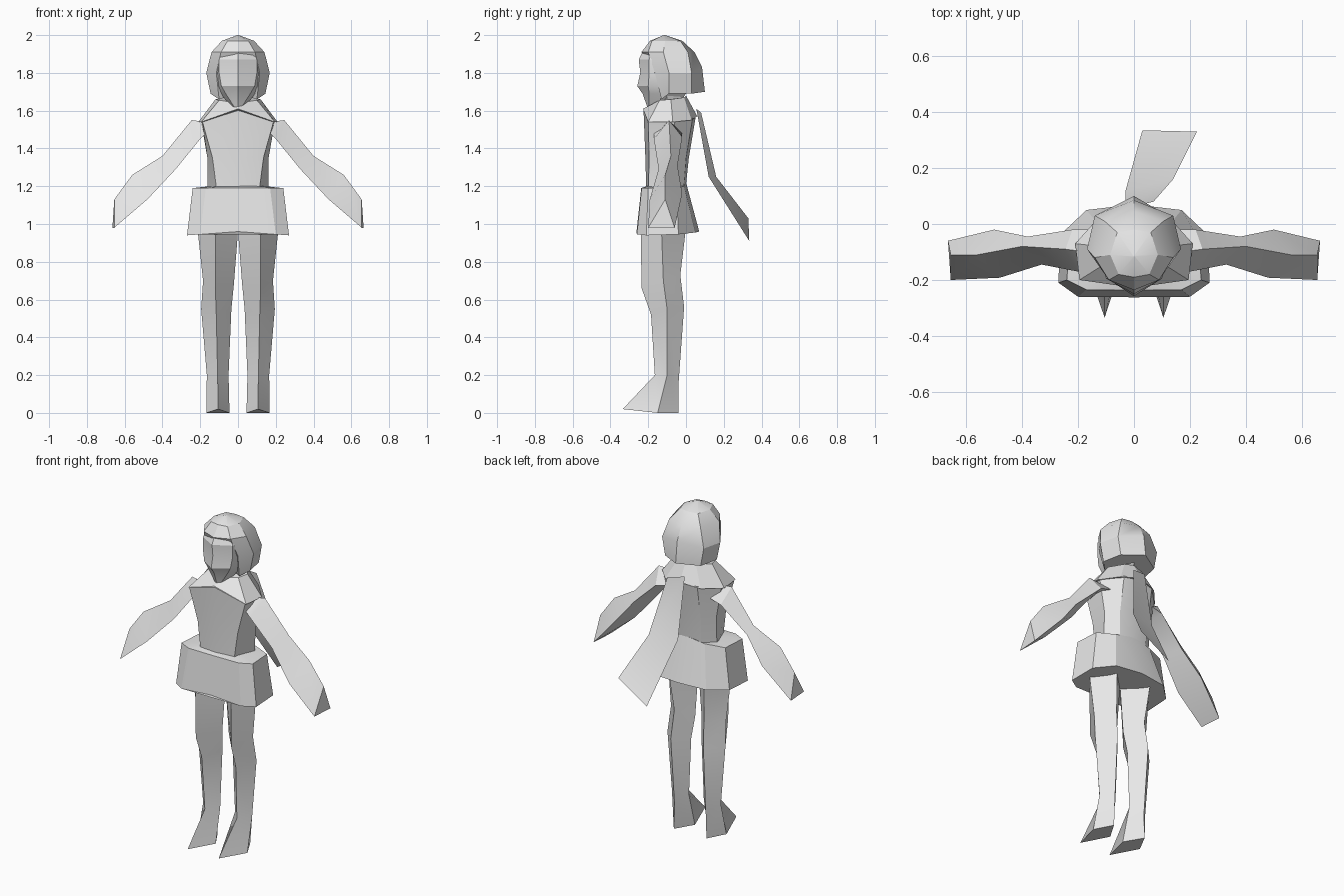
import bpy, bmesh, math

grey = bpy.data.materials.new("plain_grey")
grey.diffuse_color = (0.8, 0.8, 0.8, 1)


def finish(name, bm, smooth=25):
    bmesh.ops.recalc_face_normals(bm, faces=bm.faces)
    me = bpy.data.meshes.new(name)
    bm.to_mesh(me)
    bm.free()
    me.materials.append(grey)
    ob = bpy.data.objects.new(name, me)
    bpy.context.collection.objects.link(ob)
    bpy.ops.object.select_all(action='DESELECT')
    ob.select_set(True)
    bpy.context.view_layer.objects.active = ob
    bpy.ops.object.shade_smooth_by_angle(angle=math.radians(smooth))
    return ob


def loft(name, rings, side=1, smooth=25):
    """Skin closed rings of equal length and cap both ends."""
    bm = bmesh.new()
    rows = [[bm.verts.new((x * side, y, z)) for x, y, z in r] for r in rings]
    n = len(rows[0])
    for a, b in zip(rows, rows[1:]):
        for i in range(n):
            j = (i + 1) % n
            bm.faces.new((a[i], a[j], b[j], b[i]))
    bm.faces.new(rows[0])
    bm.faces.new(rows[-1])
    bmesh.ops.remove_doubles(bm, verts=bm.verts, dist=0.0005)
    return finish(name, bm, smooth)


def mirrored(z, half):
    """Full ring from a front-centre to back-centre half outline."""
    pts = [(p[0], p[1], p[2] if len(p) > 2 else z) for p in half]
    return pts + [(-x, y, h) for x, y, h in reversed(pts[1:-1])]


# Face with forward nose and receding chin
loft("face", [mirrored(z, h) for z, h in [
    (1.62, [(0, -.205), (.02, -.195), (.04, -.14), (0, -.05)]),
    (1.69, [(0, -.23), (.065, -.195), (.09, -.13), (0, 0)]),
    (1.73, [(0, -.258), (.088, -.2), (.11, -.12), (0, .04)]),
    (1.80, [(0, -.242), (.1, -.195), (.12, -.12), (0, .05)]),
    (1.87, [(0, -.25), (.1, -.195), (.12, -.12), (0, .03)]),
    (1.93, [(0, -.22), (.075, -.18), (.09, -.12), (0, 0)])]])

# Bobbed hair, open around the face
loft("hair", [mirrored(z, h) for z, h in [
    (1.69, [(0, -.1), (.1, -.13, 1.66), (.145, -.09, 1.69), (.12, .03, 1.69), (0, .1, 1.70)]),
    (1.80, [(0, -.17), (.115, -.165), (.168, -.09), (.14, .03), (0, .085, 1.83)]),
    (1.91, [(0, -.236), (.09, -.2), (.14, -.12), (.105, .01), (0, .045)]),
    (1.97, [(0, -.19), (.055, -.18), (.085, -.11), (.06, -.03), (0, -.02)]),
    (2.0, [(0, -.118), (.003, -.117), (.003, -.115), (.002, -.113), (0, -.112)])]])

# Neck
loft("neck", [mirrored(z, [(0, -.15), (.06, -.1), (0, -.02)]) for z in (1.60, 1.72)])

# Shoulder collar
loft("collar", [mirrored(z, h) for z, h in [
    (1.55, [(0, -.228, 1.61), (.195, -.2, 1.54), (.21, -.07, 1.54), (.12, .03, 1.55), (0, .06, 1.57)]),
    (1.66, [(0, -.17, 1.64), (.1, -.14, 1.655), (.12, -.08, 1.66), (.06, -.01, 1.67), (0, .0, 1.68)])]])

# Torso
loft("torso", [mirrored(z, h) for z, h in [
    (1.16, [(0, -.21), (.11, -.2), (.16, -.07), (.09, -.015), (0, -.005)]),
    (1.35, [(0, -.215), (.135, -.195), (.162, -.06), (.1, .0), (0, .015)]),
    (1.56, [(0, -.225, 1.61), (.188, -.2, 1.54), (.195, -.06, 1.54), (.1, .035), (0, .05)])]])

# Flared skirt with a flat hip shelf
loft("skirt", [mirrored(z, h) for z, h in [
    (1.2, [(0, -.21), (.1, -.2), (.13, -.15), (.15, -.07), (.09, -.015), (0, -.005, 1.22)]),
    (1.19, [(0, -.237), (.17, -.235), (.24, -.2), (.23, -.05), (.12, -.01, 1.2), (0, .0, 1.22)]),
    (.95, [(0, -.262, .96), (.2, -.26, .945), (.27, -.21, .94), (.265, -.04, .945), (.17, .05, .955), (0, .07, .96)])]])

# Scarf tail swept backwards to one side
bm = bmesh.new()
strip = [[bm.verts.new(p) for p in row] for row in (
    [(-.03, .055, 1.61), (.07, .08, 1.59)],
    [(-.03, .12, 1.25), (.14, .16, 1.25)],
    [(.03, .335, .91), (.225, .33, 1.03)])]
for a, b in zip(strip, strip[1:]):
    bm.faces.new((a[0], a[1], b[1], b[0]))
finish("scarf_tail", bm)

for side, tag in ((1, "right"), (-1, "left")):
    # Leg and pointed foot: front, outer, back, inner corners
    loft(tag + "_leg", [
        [(.12, -.24, .98), (.215, -.13, .98), (.12, 0, .98), (0, -.12, .96)],
        [(.12, -.235, .66), (.185, -.12, .70), (.1, -.03, .73), (.022, -.12, .68)],
        [(.115, -.185, .52), (.195, -.1, .55), (.11, -.01, .56), (.035, -.1, .55)],
        [(.108, -.165, .2), (.165, -.1, .2), (.105, -.04, .15), (.05, -.1, .2)],
        [(.105, -.335, .02), (.168, -.15, 0), (.11, -.04, 0), (.045, -.15, 0)]], side)
    # Wide-sleeved arm: top, front, back corners
    loft(tag + "_arm", [
        [(.17, -.1, 1.54), (.15, -.17, 1.5), (.15, -.02, 1.48)],
        [(.245, -.09, 1.55), (.2, -.17, 1.45), (.22, -.02, 1.46)],
        [(.4, -.08, 1.36), (.33, -.145, 1.29), (.38, -.045, 1.31)],
        [(.56, -.11, 1.26), (.48, -.192, 1.13), (.5, -.02, 1.16)],
        [(.655, -.11, 1.13), (.655, -.2, .98), (.665, -.06, .98)]], side)
